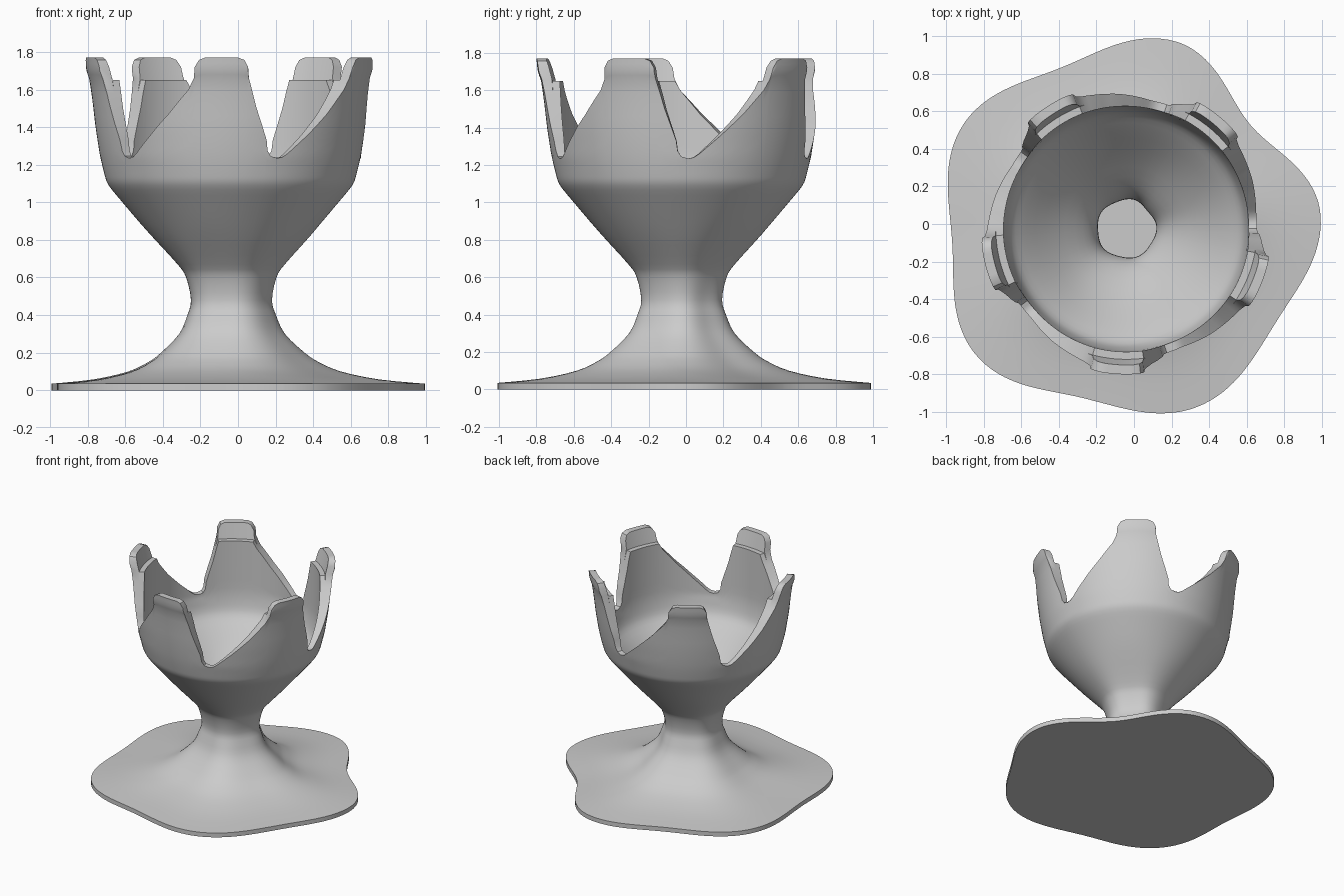
import bpy, bmesh, math

cube = bpy.data.objects.get("Cube")
if cube:
    bpy.data.objects.remove(cube, do_unlink=True)

CX, CY = -0.04, -0.025      # cup axis
LEDGE, SHOULDER = 1.65, 1.14

# Material
grey = bpy.data.materials.new("plain_grey")
grey.use_nodes = True
colour = (0.6, 0.6, 0.6, 1)
grey.diffuse_color = colour
grey.node_tree.nodes["Principled BSDF"].inputs["Base Color"].default_value = colour


def spline(pts, n):
    """Catmull-Rom curve through 2D points."""
    out = []
    for i in range(len(pts) - 1):
        p = [pts[max(0, min(len(pts) - 1, i + k))] for k in (-1, 0, 1, 2)]
        for s in range(n):
            t = s / n
            out.append(tuple(0.5 * (2 * b + (c - a) * t + (2 * a - 5 * b + 4 * c - d) * t * t
                                    + (3 * b - a - 3 * c + d) * t ** 3) for a, b, c, d in zip(*p)))
    return out + [pts[-1]]


def lookup(table, x):
    """Piecewise linear interpolation."""
    for (x0, y0), (x1, y1) in zip(table, table[1:]):
        if x <= x1:
            return y0 + (y1 - y0) * max(0, x - x0) / (x1 - x0)
    return table[-1][1]


# Five-cornered foot: radius at each corner and each hollow between corners
LOBES = [1.035, .86, 1.03, .925, 1.03, .93, 1.045, .93, 1.02, .938]


def lobe(deg):
    k = ((deg - 4) % 360) / 36
    i, f = int(k), k % 1
    a, b = LOBES[i % 10], LOBES[(i + 1) % 10]
    return (a + (b - a) * (1 - math.cos(math.pi * f)) / 2) / 0.98


# Profiles (radius, height): foot, stem and bowl outside, then bowl inside
outside = [(.98, 0)] + spline([(.98, .035), (.75, .058), (.56, .1), (.45, .15), (.38, .2), (.28, .3),
                              (.235, .4), (.215, .48), (.24, .6), (.285, .67), (.43, .83),
                              (.575, 1), (.648, 1.09), (.668, SHOULDER)], 3)
inside = spline([(.635, SHOULDER), (.61, 1.07), (.53, .98), (.38, .81), (.235, .66), (.175, .57),
                 (.155, .48), (.17, .38), (.19, .25), (.19, .05)], 3)
petal_outer = [(SHOULDER, .668), (1.24, .693), (1.4, .718), (1.55, .735), (LEDGE, .75), (1.7, .768), (1.77, .775)]
petal_inner = [(SHOULDER, .635), (1.22, .65), (LEDGE, .655)]
lip_inner = [(LEDGE, .695), (1.77, .725)]

# One leaning petal: rim height against degrees from the notch
rim = [(0, 1.235), (2.5, 1.24), (5, 1.26), (14, 1.355), (24, 1.47), (33.5, 1.6), (36, 1.66), (36.7, 1.72),
       (38.5, 1.757), (41, 1.77), (54, 1.77), (56.5, 1.757), (58, 1.72), (58.5, 1.66), (62, 1.5),
       (66.8, 1.33), (67.4, 1.275), (69, 1.245), (72, 1.235)]
sector = []
for (a0, h0), (a1, h1) in zip(rim, rim[1:]):
    n = max(1, round((a1 - a0) / 2))
    sector += [(a0 + (a1 - a0) * k / n, h0 + (h1 - h0) * k / n) for k in range(n)]
columns = [(219 + 72 * p + a, h) for p in range(5) for a, h in sector]


def column(deg, h):
    """Full section at one angle, from the foot over the rim to the inner floor."""
    low = min(h, LEDGE)
    climb = [SHOULDER + (low - SHOULDER) * k / 8 for k in range(1, 9)]
    lip = [low + (h - low) * k / 4 for k in range(1, 5)]
    path = outside + [(lookup(petal_outer, z), z) for z in climb + lip]
    path += [(lookup(lip_inner, z), z) for z in reversed([low] + lip)]
    path += [(lookup(petal_inner, z), z) for z in reversed(climb)] + inside
    ang = math.radians(deg)
    pts = []
    for r, z in path:
        # Corners fade out from the foot up to the bowl
        w = lookup([(.035, 1), (.2, .7), (.48, .5), (.9, 0)], z)
        r *= 1 + (lobe(deg) - 1) * w
        pts.append((CX + r * math.cos(ang), CY + r * math.sin(ang), z))
    return pts


# Cup: loft the sections around the axis and close both ends
bm = bmesh.new()
loops = [[bm.verts.new(p) for p in column(*c)] for c in columns]
for a, b in zip(loops, loops[1:] + loops[:1]):
    for k in range(len(a) - 1):
        bm.faces.new((a[k], b[k], b[k + 1], a[k + 1]))
bm.faces.new([c[0] for c in reversed(loops)])
bm.faces.new([c[-1] for c in loops])
bmesh.ops.remove_doubles(bm, verts=bm.verts[:], dist=0.0005)
bmesh.ops.recalc_face_normals(bm, faces=bm.faces[:])
mesh = bpy.data.meshes.new("petal_cup")
bm.to_mesh(mesh)
bm.free()
mesh.materials.append(grey)
cup = bpy.data.objects.new("petal_cup", mesh)
bpy.context.collection.objects.link(cup)
bpy.context.view_layer.objects.active = cup
cup.select_set(True)
bpy.ops.object.shade_smooth_by_angle(angle=math.radians(40))
